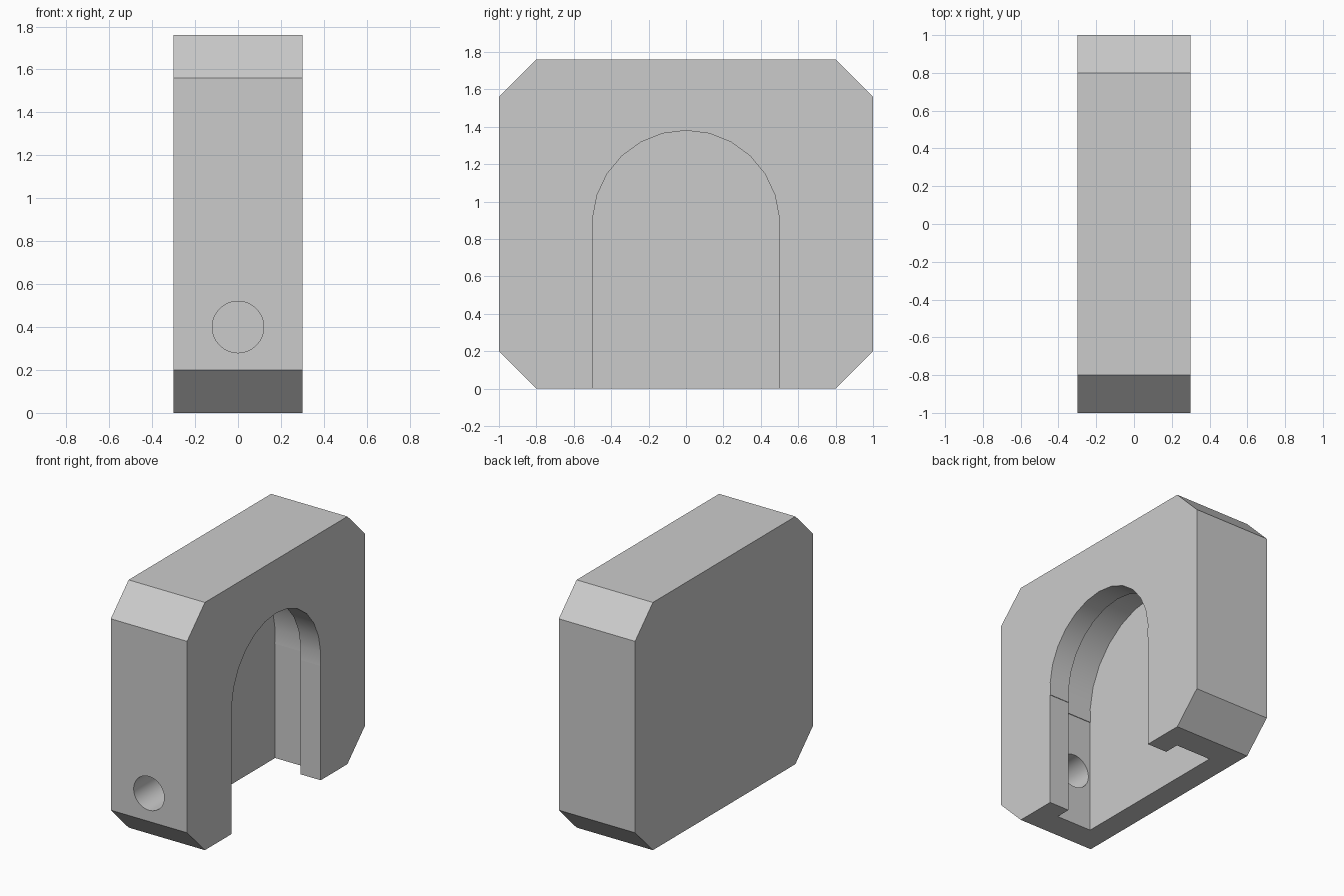
import bpy, bmesh, math

if "Cube" in bpy.data.objects:
    bpy.data.objects.remove(bpy.data.objects["Cube"], do_unlink=True)

grey = bpy.data.materials.new("plain grey")
grey.use_nodes = True
COLOUR = (0.6, 0.6, 0.6, 1)
grey.diffuse_color = COLOUR
grey.node_tree.nodes["Principled BSDF"].inputs["Base Color"].default_value = COLOUR


def add_object(name, bm):
    bmesh.ops.recalc_face_normals(bm, faces=bm.faces)
    mesh = bpy.data.meshes.new(name)
    bm.to_mesh(mesh)
    bm.free()
    mesh.materials.append(grey)
    obj = bpy.data.objects.new(name, mesh)
    bpy.context.collection.objects.link(obj)
    return obj


def extrude_profile(name, profile, x0, x1):
    """Solid from a (y, z) outline, running from x0 to x1."""
    bm = bmesh.new()
    face = bm.faces.new([bm.verts.new((x0, y, z)) for y, z in profile])
    ext = bmesh.ops.extrude_face_region(bm, geom=[face])
    verts = [g for g in ext["geom"] if isinstance(g, bmesh.types.BMVert)]
    bmesh.ops.translate(bm, verts=verts, vec=(x1 - x0, 0, 0))
    return add_object(name, bm)


def arch_profile(radius, centre=0.88, spring=0.815):
    """Straight legs up to the spring line, then a faceted arch."""
    step = math.tau / 25
    half = [(radius, -0.2), (radius, spring), (radius * 0.992, spring)]
    half += [(radius * math.sin(i * step), centre + radius * math.cos(i * step))
             for i in range(6, 0, -1)]
    return half + [(0, centre + radius)] + [(-y, z) for y, z in reversed(half)]


def cut(target, cutter):
    cutter.hide_render = True
    mod = target.modifiers.new(cutter.name, 'BOOLEAN')
    mod.operation = 'DIFFERENCE'
    mod.solver = 'EXACT'
    mod.object = cutter
    bpy.context.view_layer.objects.active = target
    bpy.ops.object.modifier_apply(modifier=mod.name)
    bpy.data.objects.remove(cutter, do_unlink=True)


# Chamfered block
WIDTH, HEIGHT, CHAMFER = 1.0, 1.76, 0.2
side = [(WIDTH - CHAMFER, 0), (WIDTH, CHAMFER),
        (WIDTH, HEIGHT - CHAMFER), (WIDTH - CHAMFER, HEIGHT)]
body = extrude_profile("body", side + [(-y, z) for y, z in reversed(side)], -0.3, 0.3)

# Stepped arch slot: wide pocket inside, narrower mouth on the +x face
cut(body, extrude_profile("pocket_cutter", arch_profile(0.61), -0.135, 0.143))
cut(body, extrude_profile("mouth_cutter", arch_profile(0.5), 0, 0.4))

# Round hole through the front wall into the pocket
bpy.ops.mesh.primitive_cylinder_add(vertices=64, radius=0.12, depth=0.8,
                                    location=(0, -0.8, 0.4),
                                    rotation=(math.pi / 2, 0, 0))
hole = bpy.context.object
hole.name = "hole_cutter"
hole.data.materials.append(grey)
cut(body, hole)

bpy.ops.object.select_all(action='DESELECT')
body.select_set(True)
bpy.context.view_layer.objects.active = body
bpy.ops.object.shade_smooth_by_angle(angle=math.radians(30))
